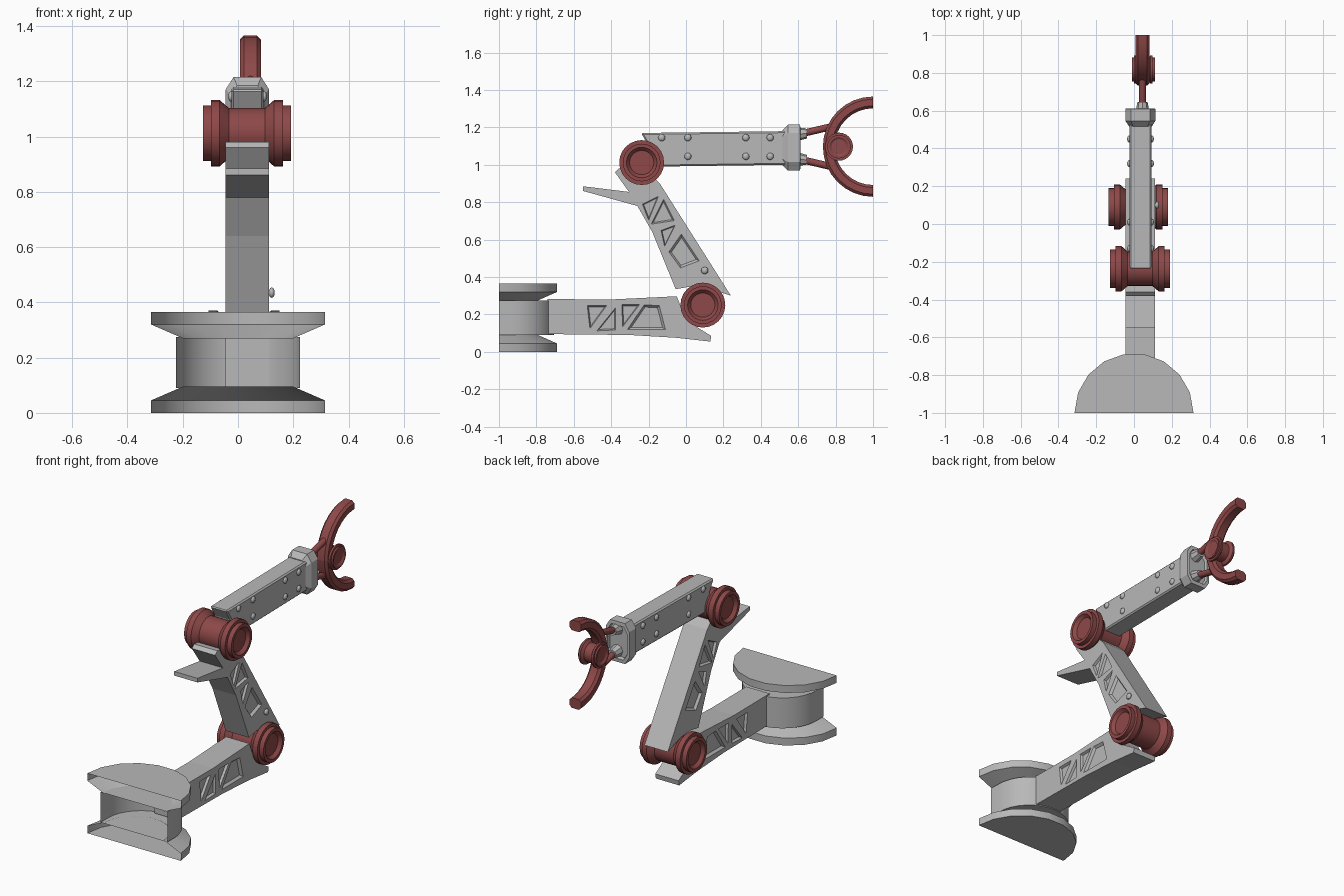
import bpy, bmesh, math
from mathutils import Vector, Matrix

cube = bpy.data.objects.get("Cube")
if cube:
    bpy.data.objects.remove(cube)


def material(name, rgb):
    m = bpy.data.materials.new(name)
    m.use_nodes = True
    m.diffuse_color = (*rgb, 1)
    m.node_tree.nodes["Principled BSDF"].inputs["Base Color"].default_value = (*rgb, 1)
    return m


GREY = material("light_grey", (0.48, 0.48, 0.48))
RED = material("dull_red", (0.27, 0.065, 0.065))


def finish(name, bm, mat, smooth=None):
    bmesh.ops.recalc_face_normals(bm, faces=bm.faces)
    me = bpy.data.meshes.new(name)
    bm.to_mesh(me)
    bm.free()
    me.materials.append(mat)
    if smooth:
        me.polygons.foreach_set("use_smooth", [True] * len(me.polygons))
        me.set_sharp_from_angle(angle=math.radians(smooth))
    ob = bpy.data.objects.new(name, me)
    bpy.context.collection.objects.link(ob)
    return ob


def spin(name, points, centre, axis, angle, steps, mat, closed=False, smooth=30):
    """Turn a profile around an axis; a closed section gets end caps."""
    bm = bmesh.new()
    vs = [bm.verts.new(p) for p in points]
    es = [bm.edges.new(p) for p in zip(vs, vs[1:] + (vs[:1] if closed else []))]
    geom = vs + es
    res = bmesh.ops.spin(bm, geom=geom, cent=centre, axis=axis, angle=angle, steps=steps)
    if closed:
        bm.faces.new(vs)
        bm.faces.new([g for g in res["geom_last"] if isinstance(g, bmesh.types.BMVert)])
    bmesh.ops.remove_doubles(bm, verts=bm.verts, dist=0.0005)
    return finish(name, bm, mat, smooth)


def slab(bm, outline, x0, x1, end_scale=1.0):
    """Extrude a (y, z) outline along x, optionally tapering it."""
    f = bm.faces.new([bm.verts.new((x0, y, z)) for y, z in outline])
    c = f.calc_center_median()
    new = bmesh.ops.extrude_face_region(bm, geom=[f], use_keep_orig=True)["geom"]
    for v in (g for g in new if isinstance(g, bmesh.types.BMVert)):
        v.co = c + (v.co - c) * end_scale
        v.co.x = x1


def arm(name, outline, x0, x1, pockets=()):
    """Flat-sided beam with sloped pockets sunk into both sides."""
    bm = bmesh.new()
    slab(bm, outline, x0, x1)
    ob = finish(name, bm, GREY)
    if pockets:
        bm = bmesh.new()
        for p in pockets:
            slab(bm, p, x1 + 0.004, x1 - 0.014, 0.78)
            slab(bm, p, x0 - 0.004, x0 + 0.014, 0.78)
        cutter = finish(name + "_cutter", bm, GREY)
        cutter.hide_render = True
        mod = ob.modifiers.new("pockets", 'BOOLEAN')
        mod.operation, mod.solver, mod.object = 'DIFFERENCE', 'EXACT', cutter
        bpy.context.view_layer.objects.active = ob
        bpy.ops.object.modifier_apply(modifier=mod.name)
        bpy.data.objects.remove(cutter)
    return ob


def joint(name, x, y, z, half, r):
    """Pivot drum with flanges and dished caps."""
    side = [(1, 0), (0.88, 0), (0.88, 0.54), (1, 0.68), (1, 0.84), (0.82, 0.84),
            (0.82, 1), (0.62, 1), (0.41, 0.76)][1:]
    prof = side + [(-a, b) for a, b in reversed(side)]
    pts = [(x + a * half, y, z + b * r) for a, b in prof]
    spin(name, pts, (x, y, z), (1, 0, 0), math.tau, 24, RED)


def cylinder(name, a, b, r0, r1, mat, sides=10):
    a, b = Vector(a), Vector(b)
    bm = bmesh.new()
    rot = (b - a).to_track_quat('Z', 'Y').to_matrix().to_4x4()
    bmesh.ops.create_cone(bm, cap_ends=True, segments=sides, radius1=r0, radius2=r1,
                          depth=(b - a).length, matrix=Matrix.Translation((a + b) / 2) @ rot)
    return finish(name, bm, mat, 40)


def bolt(name, x, y, z):
    bm = bmesh.new()
    bmesh.ops.create_uvsphere(bm, u_segments=10, v_segments=6, radius=0.019,
                              matrix=Matrix.Translation((x, y, z)) @ Matrix.Diagonal((0.6, 1, 1, 1)))
    finish(name, bm, GREY, 60)


# Base: open half spool, two flanges and a hollow barrel
for name, s in (("base_lower_flange", 1), ("base_upper_flange", -1)):
    off = 0 if s > 0 else 0.365
    prof = [(0, 0), (0.315, 0), (0.315, 0.045), (0.2, 0.095)]
    spin(name, [(r, -1, off + s * z) for r, z in prof], (0, -1, 0), (0, 0, 1), math.pi, 9, GREY)

bm = bmesh.new()
path = [(0.225, -1)] + [(0.225 * math.cos(t), -0.93 + 0.225 * math.sin(t))
                        for t in (math.pi * i / 16 for i in range(17))] + [(-0.225, -1)]
low = [bm.verts.new((x, y, 0.09)) for x, y in path]
top = [bm.verts.new((x, y, 0.275)) for x, y in path]
for i in range(len(path) - 1):
    bm.faces.new((low[i], low[i + 1], top[i + 1], top[i]))
bm.faces.new(low)
bm.faces.new(top)
finish("base_barrel", bm, GREY, 30)

# Lower and middle beams
X0, X1 = -0.045, 0.112
arm("lower_arm",
    [(-0.74, 0.095), (-0.3, 0.09), (-0.05, 0.075), (0.13, 0.055), (0.135, 0.085),
     (0.03, 0.15), (-0.01, 0.2), (-0.05, 0.297), (-0.4, 0.28), (-0.74, 0.282)], X0, X1,
    [[(-0.53, 0.25), (-0.42, 0.25), (-0.515, 0.12)],
     [(-0.375, 0.24), (-0.375, 0.115), (-0.48, 0.11)],
     [(-0.345, 0.255), (-0.245, 0.255), (-0.34, 0.13)],
     [(-0.225, 0.255), (-0.14, 0.25), (-0.105, 0.115), (-0.32, 0.115)]])
arm("middle_arm",
    [(-0.36, 0.98), (-0.38, 0.96), (-0.305, 0.855), (-0.55, 0.885), (-0.55, 0.86),
     (-0.26, 0.78), (-0.18, 0.64), (-0.055, 0.335), (0.03, 0.35), (0.12, 0.34),
     (0.24, 0.3), (-0.14, 0.9), (-0.2, 0.96)], X0, X1,
    [[(-0.235, 0.79), (-0.145, 0.835), (-0.2, 0.7)],
     [(-0.12, 0.82), (-0.06, 0.7), (-0.19, 0.68)],
     [(-0.135, 0.65), (-0.055, 0.68), (-0.115, 0.56)],
     [(-0.025, 0.635), (0.075, 0.485), (-0.03, 0.445), (-0.095, 0.535)]])
bolt("middle_arm_bolt", 0.122, 0.1, 0.435)

# Upper beam with rows of bolts
upper = arm("upper_arm",
            [(-0.24, 1.17), (-0.2, 1.1), (-0.2, 0.99), (0.54, 1.0), (0.54, 1.18)], -0.024, 0.093)
bev = upper.modifiers.new("chamfer", 'BEVEL')
bev.width, bev.segments = 0.008, 1
for n, (y, z) in enumerate([(y, z) for y in (-0.13, 0.01, 0.32, 0.45) for z in (1.145, 1.045)]):
    if n != 1:
        for side, x in (("left", 0.094), ("right", -0.025)):
            bolt(f"upper_arm_bolt_{side}_{n}", x, y, z)

# Collar: chamfered block with a sunken end
bm = bmesh.new()
corner = [(0.079, 0.078), (0.05, 0.123)]
octo = corner + [(-a, b) for a, b in corner[::-1]]
octo += [(-a, -b) for a, b in octo]
rings = [[bm.verts.new((0.034 + a * s, y, 1.092 + b * s)) for a, b in octo]
         for y, s in ((0.515, 0.75), (0.545, 1), (0.61, 1), (0.612, 0.82), (0.595, 0.76))]
for r0, r1 in zip(rings, rings[1:]):
    for i in range(8):
        j = (i + 1) % 8
        bm.faces.new((r0[i], r0[j], r1[j], r1[i]))
bm.faces.new(rings[0])
bm.faces.new(rings[-1])
finish("wrist_collar", bm, GREY)

# Pivots
joint("elbow_joint", 0.022, 0.09, 0.25, 0.157, 0.12)
joint("shoulder_joint", 0.032, -0.237, 1.012, 0.159, 0.12)
joint("claw_joint", 0.05, 0.818, 1.097, 0.06, 0.075)

# Claw: push rods, sockets and two curved jaws
CX, CZ = 0.045, 1.097
for name, s in (("upper", 1), ("lower", -1)):
    cylinder(f"{name}_socket", (CX, 0.59, CZ + s * 0.066), (CX, 0.645, CZ + s * 0.071),
             0.037, 0.027, GREY, 8)
    cylinder(f"{name}_push_rod", (CX, 0.62, CZ + s * 0.07), (CX, 0.8, CZ + s * 0.112),
             0.019, 0.019, RED)
    w, b = 0.038, 0.014
    section = [(-w, 0.205 + b), (b - w, 0.205), (w - b, 0.205), (w, 0.205 + b),
               (w, 0.268 - b), (w - b, 0.268), (b - w, 0.268), (-w, 0.268 - b)]
    spin(f"{name}_jaw", [(CX + a, 1, CZ + s * r) for a, r in section], (CX, 1, CZ),
         (1, 0, 0), s * math.pi / 2, 8, RED, closed=True)
